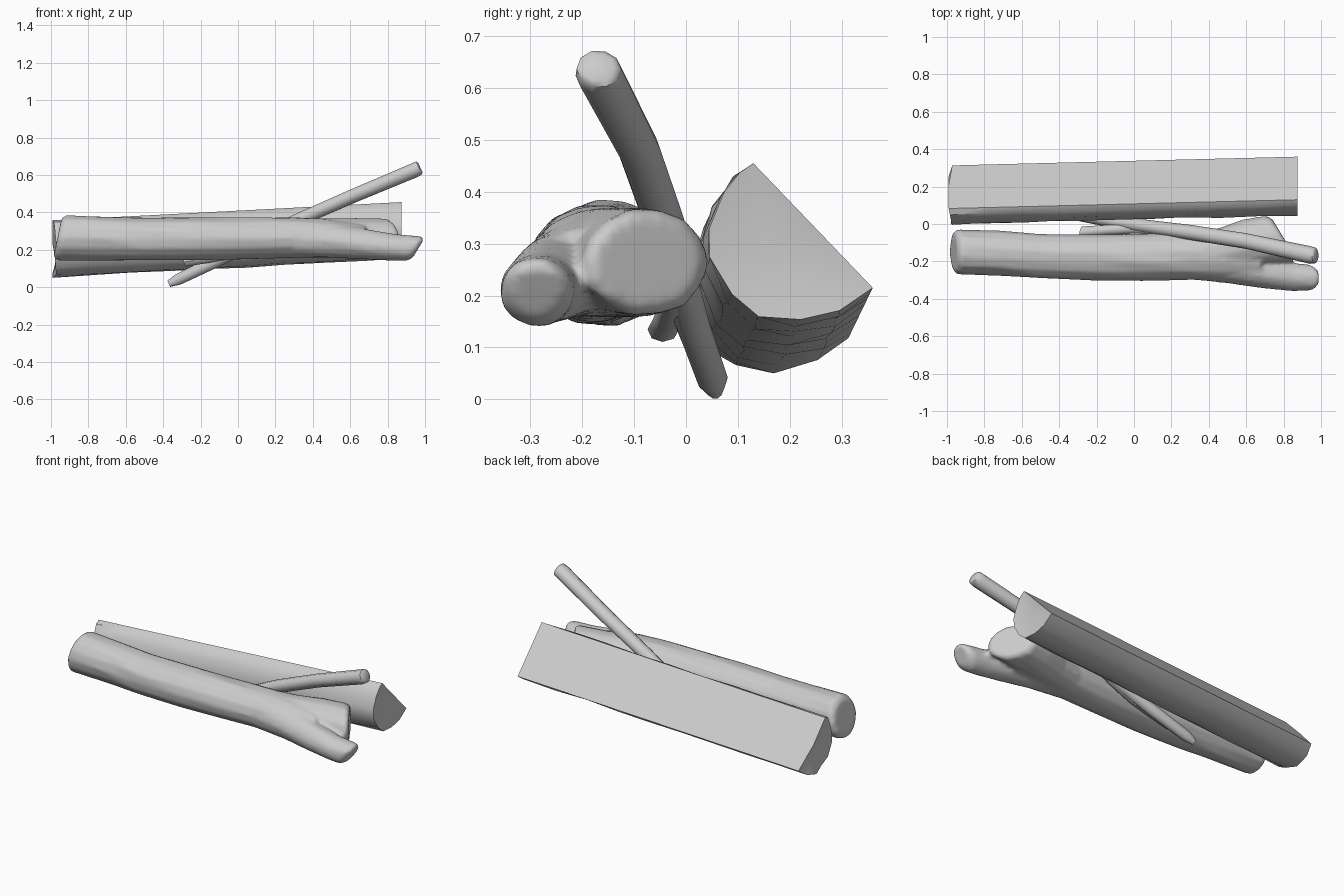
import bpy, bmesh, math, random

if "Cube" in bpy.data.objects:
    bpy.data.objects.remove(bpy.data.objects["Cube"])
random.seed(4)


def bridge(bm, rings, dent=0.0):
    # rings: lists of points running along +x; ends closed by fans with optional inward dent
    loops = [[bm.verts.new(p) for p in r] for r in rings]
    n = len(loops[0])
    for a, b in zip(loops, loops[1:]):
        for i in range(n):
            j = (i + 1) % n
            bm.faces.new((a[i], a[j], b[j], b[i]))
    for loop, d in ((loops[0], dent), (loops[-1], -dent)):
        c = [sum(v.co[k] for v in loop) / n for k in range(3)]
        m = bm.verts.new((c[0] + d, c[1], c[2]))
        for i in range(n):
            bm.faces.new((loop[i], loop[(i + 1) % n], m))


def limb(bm, stations, sides=14, rough=0.03):
    # station: x, y, z, radius y, radius z, shear by y, shear by z
    rings = []
    for x, y, z, ry, rz, a, b in stations:
        ring = []
        for i in range(sides):
            t = math.tau * i / sides
            k = 1 + random.uniform(-rough, rough)
            dy, dz = ry * k * math.cos(t), rz * k * math.sin(t)
            ring.append((x + a * dy + b * dz, y + dy, z + dz))
        rings.append(ring)
    bridge(bm, rings)


def finish(bm, name, angle, voxel=0):
    bmesh.ops.recalc_face_normals(bm, faces=bm.faces)
    me = bpy.data.meshes.new(name)
    bm.to_mesh(me)
    bm.free()
    ob = bpy.data.objects.new(name, me)
    bpy.context.collection.objects.link(ob)
    bpy.ops.object.select_all(action='DESELECT')
    ob.select_set(True)
    bpy.context.view_layer.objects.active = ob
    if voxel:
        m = ob.modifiers.new("blend", 'REMESH')
        m.mode = 'VOXEL'
        m.voxel_size = voxel
        m.use_smooth_shade = True
        s = ob.modifiers.new("soften", 'SMOOTH')
        s.iterations = 4
    else:
        bpy.ops.object.shade_smooth_by_angle(angle=math.radians(angle))
    return ob


# split log at the back: rounded bark side, flat cut side
section = [(.13, .455), (.245, .335), (.36, .215), (.30, .175), (.22, .15), (.14, .16),
           (.085, .20), (.05, .27), (.047, .33), (.07, .40), (.10, .44)]
bm = bmesh.new()
rings = []
for s in range(10):
    t = s / 9
    ring = []
    for i, (y, z) in enumerate(section):
        r = 0 if i < 3 else 0.005
        x = -.985 + 1.86 * t
        if s == 0:
            x += random.uniform(-.012, .015)
        ring.append((x, y - .047 * (1 - t) + random.uniform(-r, r),
                     z - .097 * (1 - t) + random.uniform(-r, r)))
    rings.append(ring)
bridge(bm, rings, 0.02)
finish(bm, "split_log", 40)

# forked log at the front: trunk, front arm, back arm, blended together
bm = bmesh.new()
limb(bm, [(-.965, -.147, .265, .10, .10, 0, .2), (-.945, -.147, .265, .122, .122, 0, .2),
          (-.7, -.158, .26, .12, .12, 0, 0), (-.5, -.172, .257, .12, .117, 0, 0),
          (-.2, -.18, .26, .123, .115, 0, 0), (.05, -.178, .26, .125, .114, 0, 0),
          (.3, -.172, .265, .13, .11, 0, 0), (.48, -.175, .262, .13, .10, 0, 0),
          (.68, -.19, .25, .10, .08, 0, 0)])
limb(bm, [(.3, -.205, .255, .09, .09, 0, 0), (.5, -.228, .248, .088, .09, 0, 0),
          (.68, -.258, .23, .084, .082, 0, 0), (.84, -.283, .212, .075, .07, 0, .2),
          (.94, -.288, .207, .07, .067, 0, .6), (.965, -.288, .208, .05, .05, 0, .6)])
limb(bm, [(.25, -.17, .262, .115, .105, 0, 0), (.45, -.14, .262, .12, .108, 0, 0),
          (.63, -.10, .264, .122, .106, -.4, 0), (.78, -.078, .265, .122, .104, -.6, 0),
          (.80, -.075, .265, .105, .088, -.6, 0)])
finish(bm, "forked_log", 60, 0.012)

# thin stick leaning between the logs
bm = bmesh.new()
limb(bm, [(-.37, .056, .018, .016, .017, 0, -.47), (-.32, .05, .042, .03, .029, 0, -.47),
          (-.1, .012, .147, .034, .031, 0, -.47), (.1, -.018, .25, .036, .033, 0, -.47),
          (.3, -.045, .35, .04, .034, 0, -.47), (.6, -.092, .482, .042, .035, 0, -.47),
          (.94, -.166, .624, .047, .038, 0, -.47), (.968, -.168, .637, .043, .036, 0, -.47),
          (.975, -.168, .64, .03, .026, 0, -.47)], 10)
finish(bm, "leaning_stick", 50)

# short broken twig beside the stick
bm = bmesh.new()
limb(bm, [(-.285, -.045, .135, .03, .025, .2, -.3), (-.15, -.032, .158, .028, .028, 0, 0),
          (0, -.022, .19, .03, .03, 0, 0), (.15, -.028, .265, .03, .03, 0, -.4)], 8, .08)
finish(bm, "broken_twig", 50)
